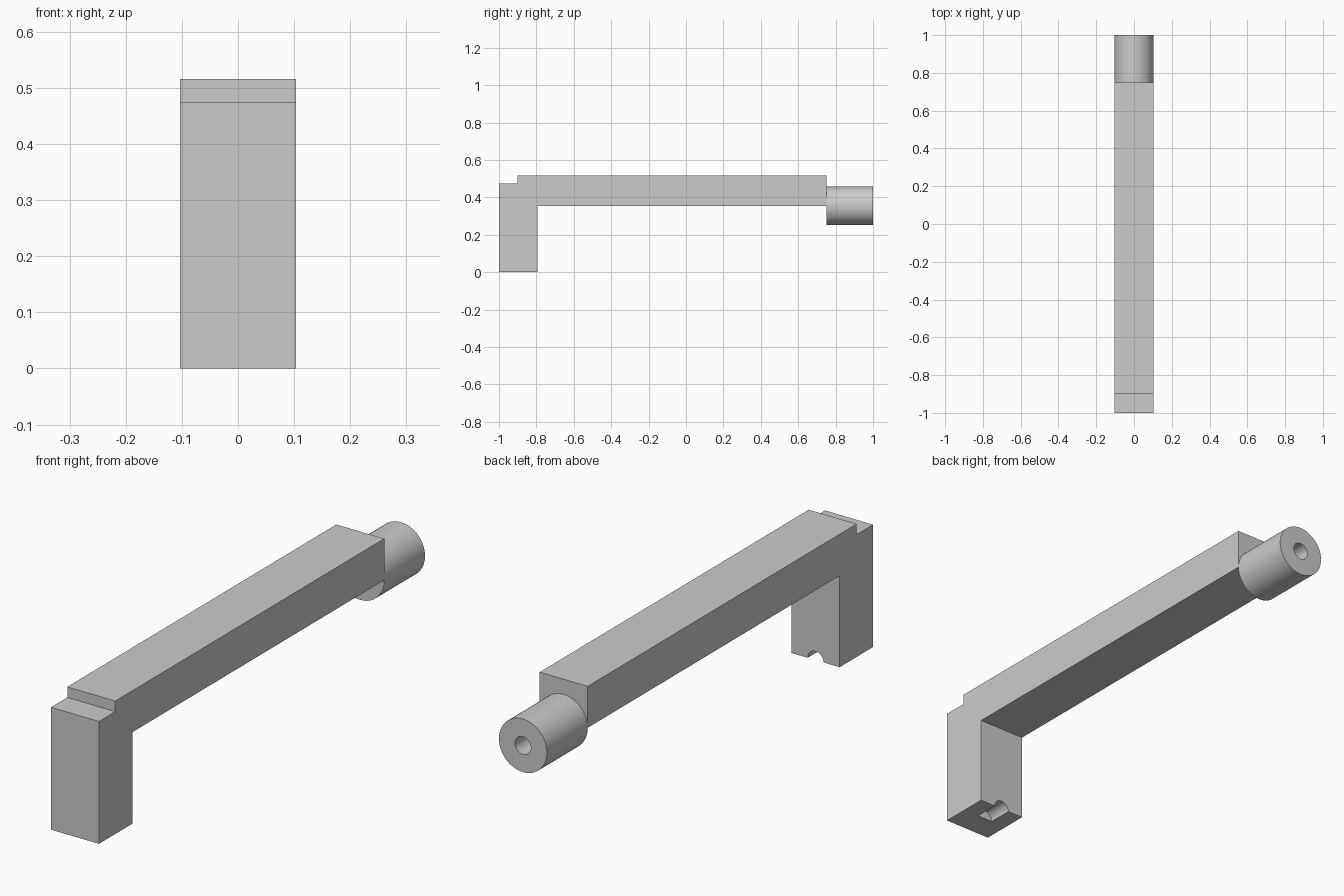
import bpy, bmesh, math
from mathutils import Matrix, Vector

if "Cube" in bpy.data.objects:
    bpy.data.objects.remove(bpy.data.objects["Cube"], do_unlink=True)

HALF_WIDTH = 0.103
BORE_RADIUS = 0.034
BORE_DEPTH = 0.1
AXIS_Z = 0.354
BAR_END = 0.75
LEG_BACK = -0.795

grey = bpy.data.materials.new("plain grey")
grey.use_nodes = True
colour = (0.6, 0.6, 0.6, 1)
grey.diffuse_color = colour
grey.node_tree.nodes["Principled BSDF"].inputs["Base Color"].default_value = colour


def make_object(name, bm):
    bmesh.ops.recalc_face_normals(bm, faces=bm.faces)
    mesh = bpy.data.meshes.new(name)
    bm.to_mesh(mesh)
    bm.free()
    mesh.materials.append(grey)
    obj = bpy.data.objects.new(name, mesh)
    bpy.context.collection.objects.link(obj)
    return obj


def rod(name, radius, start, end, z):
    """Cylinder lying along y."""
    bm = bmesh.new()
    place = Matrix.Translation((0, (start + end) / 2, z)) @ Matrix.Rotation(math.pi / 2, 4, "X")
    bmesh.ops.create_cone(bm, cap_ends=True, segments=64, radius1=radius,
                          radius2=radius, depth=end - start, matrix=place)
    return make_object(name, bm)


def cut(obj, cutter):
    """Subtract the cutter, then discard it."""
    bpy.context.view_layer.objects.active = obj
    mod = obj.modifiers.new("bore", "BOOLEAN")
    mod.operation = "DIFFERENCE"
    mod.solver = "EXACT"
    mod.object = cutter
    bpy.ops.object.modifier_apply(modifier=mod.name)
    bpy.data.objects.remove(cutter, do_unlink=True)


# Stepped leg and long bar, one side profile extruded across x
profile = [(-1, 0), (LEG_BACK, 0), (LEG_BACK, 0.355), (BAR_END, 0.355),
           (BAR_END, 0.516), (-0.9, 0.516), (-0.9, 0.475), (-1, 0.475)]
bm = bmesh.new()
side = bm.faces.new([bm.verts.new((-HALF_WIDTH, y, z)) for y, z in profile])
swept = bmesh.ops.extrude_face_region(bm, geom=[side])["geom"]
bmesh.ops.translate(bm, vec=Vector((2 * HALF_WIDTH, 0, 0)),
                    verts=[v for v in swept if isinstance(v, bmesh.types.BMVert)])
arm = make_object("arm_and_leg", bm)

# Half-round groove under the back half of the leg
cut(arm, rod("groove_cutter", BORE_RADIUS, LEG_BACK - BORE_DEPTH, LEG_BACK + 0.1, 0))

# Round end boss with a blind bore in its back face
boss = rod("end_boss", HALF_WIDTH, BAR_END, 1, AXIS_Z)
cut(boss, rod("bore_cutter", BORE_RADIUS, 1 - BORE_DEPTH, 1.1, AXIS_Z))

# Smooth round walls, crisp edges
for obj in (arm, boss):
    bpy.ops.object.select_all(action="DESELECT")
    obj.select_set(True)
    bpy.context.view_layer.objects.active = obj
    bpy.ops.object.shade_smooth_by_angle(angle=math.radians(30))
